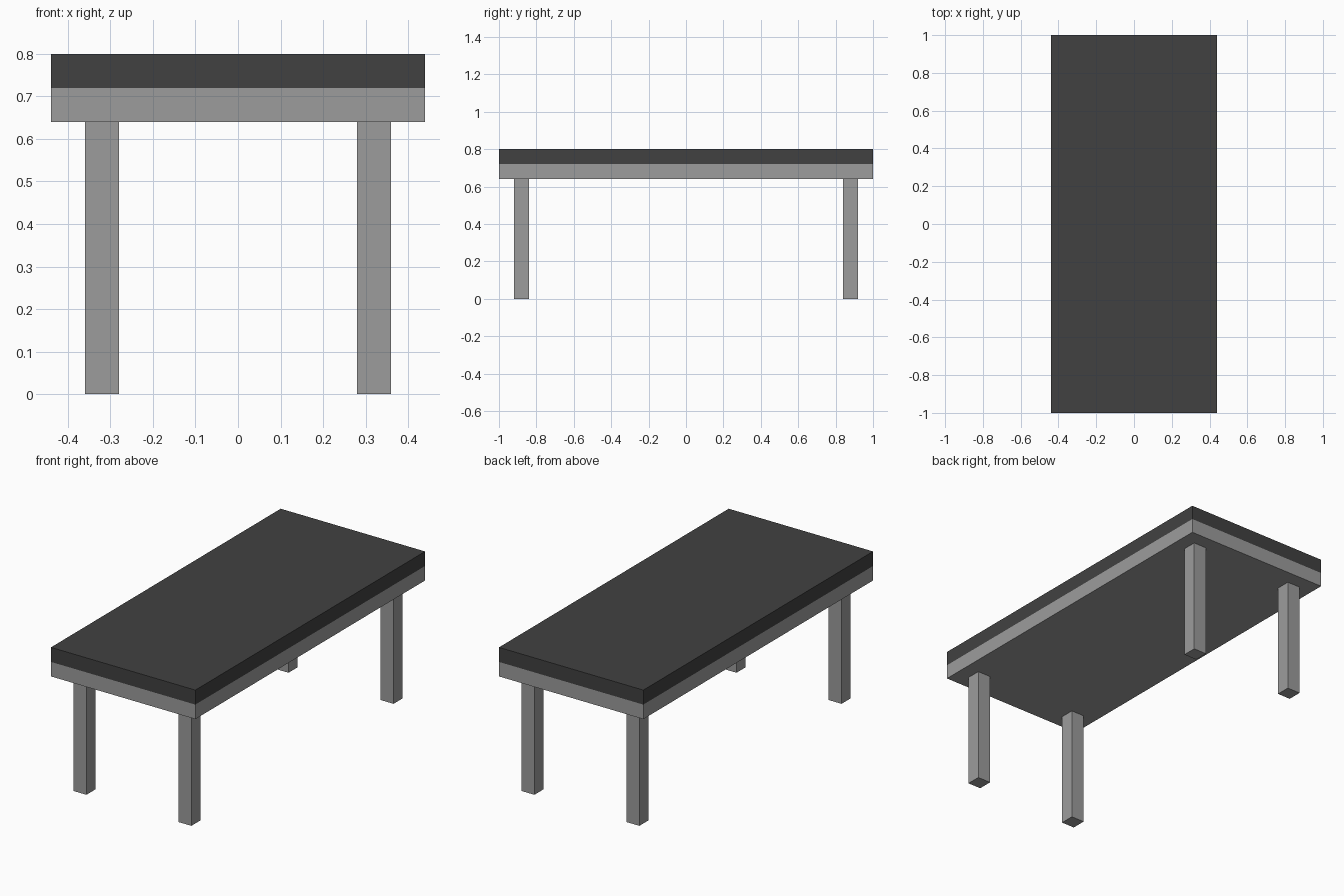
import bpy

cube = bpy.data.objects.get("Cube")
if cube:
    bpy.data.objects.remove(cube, do_unlink=True)


def make_material(name, value):
    mat = bpy.data.materials.new(name)
    mat.use_nodes = True
    colour = (value, value, value, 1.0)
    mat.diffuse_color = colour
    mat.node_tree.nodes["Principled BSDF"].inputs["Base Color"].default_value = colour
    return mat


def add_box(name, centre, size, mat):
    bpy.ops.mesh.primitive_cube_add(size=1, location=centre)
    obj = bpy.context.object
    obj.name = name
    obj.scale = size
    bpy.ops.object.transform_apply(location=False, rotation=False, scale=True)
    obj.data.materials.append(mat)
    return obj


dark_grey = make_material("dark grey", 0.053)
light_grey = make_material("light grey", 0.335)

# Table top: dark slab resting on a lighter one of the same outline
add_box("table_top", (0, 0, 0.76), (0.88, 2.0, 0.08), dark_grey)
add_box("table_frame", (0, 0, 0.68), (0.88, 2.0, 0.08), light_grey)

# Four square legs, inset from the corners
for side, x in (("left", 0.32), ("right", -0.32)):
    for end, y in (("front", -0.88), ("back", 0.88)):
        add_box(f"{end}_{side}_leg", (x, y, 0.32), (0.08, 0.08, 0.64), light_grey)
